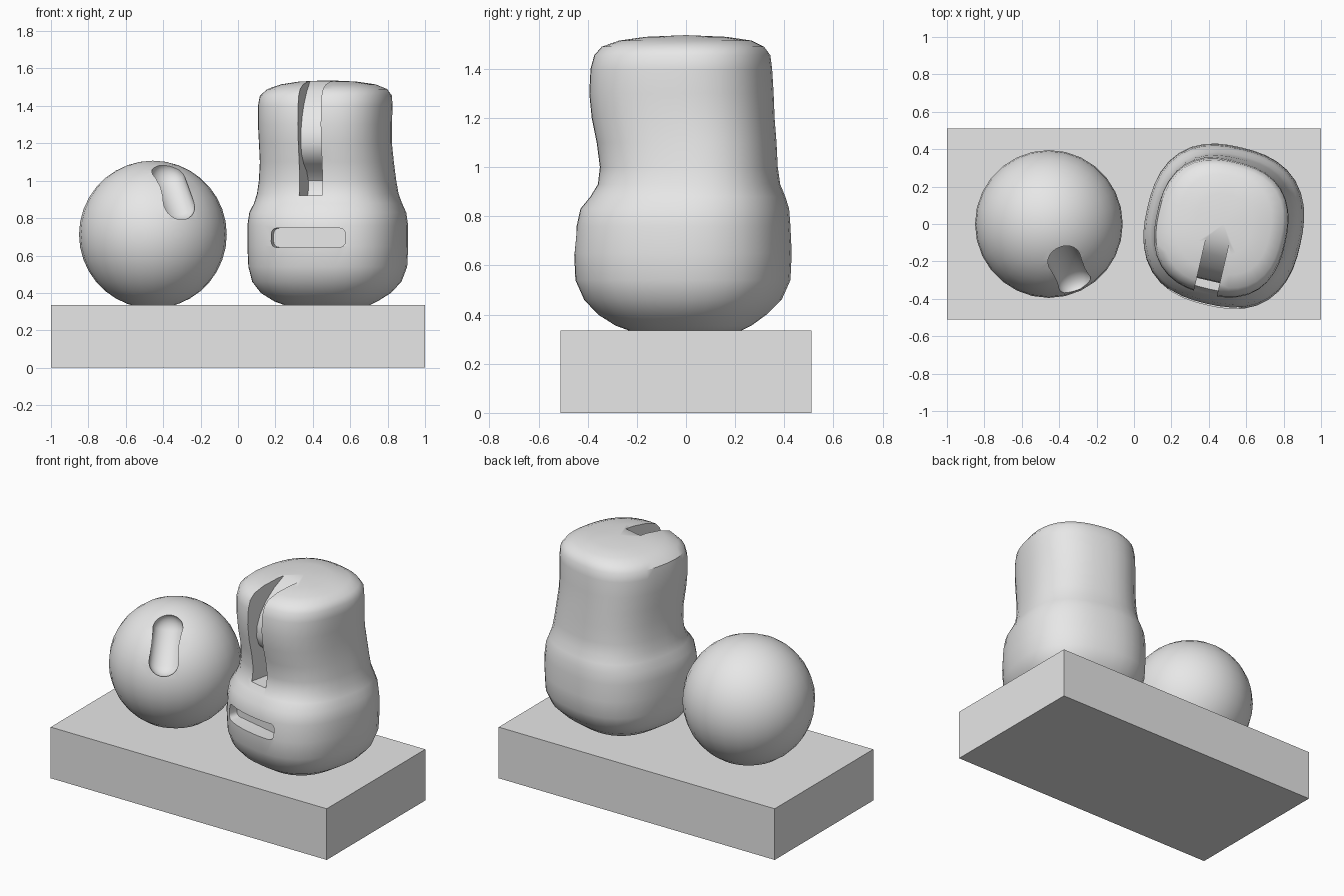
import bpy, bmesh
from math import sin, cos, pi, radians, copysign
from mathutils import Matrix, Vector

if "Cube" in bpy.data.objects:
    bpy.data.objects.remove(bpy.data.objects["Cube"], do_unlink=True)

clay = bpy.data.materials.new("plain grey")
clay.use_nodes = True
GREY = (0.8, 0.8, 0.8, 1)
clay.diffuse_color = GREY
clay.node_tree.nodes["Principled BSDF"].inputs["Base Color"].default_value = GREY

TURN = radians(-13)  # the jar and its cuts are turned slightly about z


def make(name, bm, matrix=Matrix()):
    bmesh.ops.recalc_face_normals(bm, faces=bm.faces)
    mesh = bpy.data.meshes.new(name)
    bm.to_mesh(mesh)
    bm.free()
    mesh.materials.append(clay)
    obj = bpy.data.objects.new(name, mesh)
    obj.matrix_world = matrix
    bpy.context.collection.objects.link(obj)
    return obj


def select(obj):
    bpy.ops.object.select_all(action='DESELECT')
    obj.select_set(True)
    bpy.context.view_layer.objects.active = obj


def carve(obj, cutter):
    cutter.hide_render = True
    mod = obj.modifiers.new("cut", 'BOOLEAN')
    mod.operation, mod.solver, mod.object = 'DIFFERENCE', 'EXACT', cutter
    select(obj)
    bpy.ops.object.modifier_apply(modifier=mod.name)
    bpy.data.objects.remove(cutter, do_unlink=True)


def smooth(obj):
    select(obj)
    bpy.ops.object.shade_smooth_by_angle(angle=radians(38))


def prism(outline, axis, half):
    """Extrude a closed outline both ways along an axis."""
    bm = bmesh.new()
    axis = Vector(axis)
    face = bm.faces.new([bm.verts.new(Vector(p) - axis * half) for p in outline])
    ext = bmesh.ops.extrude_face_region(bm, geom=[face])["geom"]
    bmesh.ops.translate(bm, vec=axis * half * 2,
                        verts=[v for v in ext if isinstance(v, bmesh.types.BMVert)])
    return bm


# base block
bm = bmesh.new()
bmesh.ops.create_cube(bm, size=1, matrix=Matrix.Translation((0, 0, 0.1675))
                      @ Matrix.Diagonal((2, 1.02, 0.335, 1)))
make("base_block", bm)

# ball with a rounded groove
CENTRE = Vector((-0.455, 0, 0.712))
bm = bmesh.new()
bmesh.ops.create_uvsphere(bm, u_segments=28, v_segments=18, radius=0.395)
ball = make("ball", bm, Matrix.Translation(CENTRE))
bm = bmesh.new()
bmesh.ops.create_uvsphere(bm, u_segments=24, v_segments=13, radius=0.092)
for v in bm.verts:
    v.co.z += copysign(0.1, v.co.z)
    v.co.x *= 0.75
out = Vector((0.30, -0.69, 0.65)).normalized()
along = Vector((-0.275, 0.592, 0.757))
along = (along - out * along.dot(out)).normalized()
turn = Matrix((out, along.cross(out), along)).transposed().to_4x4()
carve(ball, make("groove_cutter", bm, Matrix.Translation(CENTRE + out * 0.355) @ turn))
smooth(ball)

# jar: rings of height, left, right, front, back
rings = [(0.325, 0.28, 0.68, -0.20, 0.20), (0.355, 0.20, 0.74, -0.28, 0.26),
         (0.40, 0.13, 0.81, -0.35, 0.32), (0.46, 0.085, 0.865, -0.405, 0.38),
         (0.54, 0.065, 0.895, -0.44, 0.415), (0.65, 0.06, 0.90, -0.445, 0.42),
         (0.76, 0.06, 0.90, -0.435, 0.415), (0.83, 0.07, 0.89, -0.42, 0.41),
         (0.88, 0.095, 0.868, -0.38, 0.395), (0.93, 0.11, 0.85, -0.35, 0.375),
         (1.0, 0.12, 0.838, -0.342, 0.365), (1.1, 0.125, 0.825, -0.355, 0.36),
         (1.2, 0.12, 0.815, -0.375, 0.352), (1.3, 0.115, 0.815, -0.385, 0.348),
         (1.4, 0.115, 0.818, -0.38, 0.342), (1.455, 0.125, 0.815, -0.365, 0.335),
         (1.49, 0.165, 0.79, -0.335, 0.31), (1.515, 0.235, 0.73, -0.265, 0.26),
         (1.53, 0.33, 0.63, -0.16, 0.16)]
SEG = 40
bm = bmesh.new()
loops = []
for z, x0, x1, y0, y1 in rings:
    loop = []
    for i in range(SEG):
        t = 2 * pi * i / SEG
        r = (abs(cos(t)) ** 2.5 + abs(sin(t)) ** 2.5) ** -0.4
        loop.append(bm.verts.new(((x0 + x1) / 2 + r * cos(t + TURN) * (x1 - x0) / 2,
                                  (y0 + y1) / 2 + r * sin(t + TURN) * (y1 - y0) / 2, z)))
    loops.append(loop)
for a, b in zip(loops, loops[1:]):
    for i in range(SEG):
        j = (i + 1) % SEG
        bm.faces.new((a[i], a[j], b[j], b[i]))
bm.faces.new(loops[0])
tip = bm.verts.new((0.48, 0, 1.537))
for i in range(SEG):
    bm.faces.new((loops[-1][i], loops[-1][(i + 1) % SEG], tip))
jar = make("jar", bm)

# tall slot with a bulging floor, open at the top
place = Matrix.Translation((0.467, 0, 0)) @ Matrix.Rotation(TURN, 4, 'Z')
floor = [(-0.15, 0.92), (-0.13, 0.95), (-0.13, 1.0), (-0.17, 1.05), (-0.24, 1.09),
         (-0.29, 1.14), (-0.31, 1.2), (-0.305, 1.27), (-0.28, 1.34),
         (-0.235, 1.41), (-0.17, 1.475), (-0.08, 1.54), (0.0, 1.6)]
outline = [(0, y, z) for y, z in [(-0.7, 0.92)] + floor + [(-0.7, 1.6)]]
carve(jar, make("slot_cutter", prism(outline, (1, 0, 0), 0.063), place))

# wide rounded slit lower down
outline = []
for k, (sx, sz) in enumerate([(1, 1), (-1, 1), (-1, -1), (1, -1)]):
    for n in range(5):
        a = (k + n / 4) * pi / 2
        outline.append((sx * 0.175 + 0.03 * cos(a), -0.45, 0.695 + sz * 0.021 + 0.03 * sin(a)))
carve(jar, make("slit_cutter", prism(outline, (0, 1, 0), 0.11), place))
smooth(jar)
